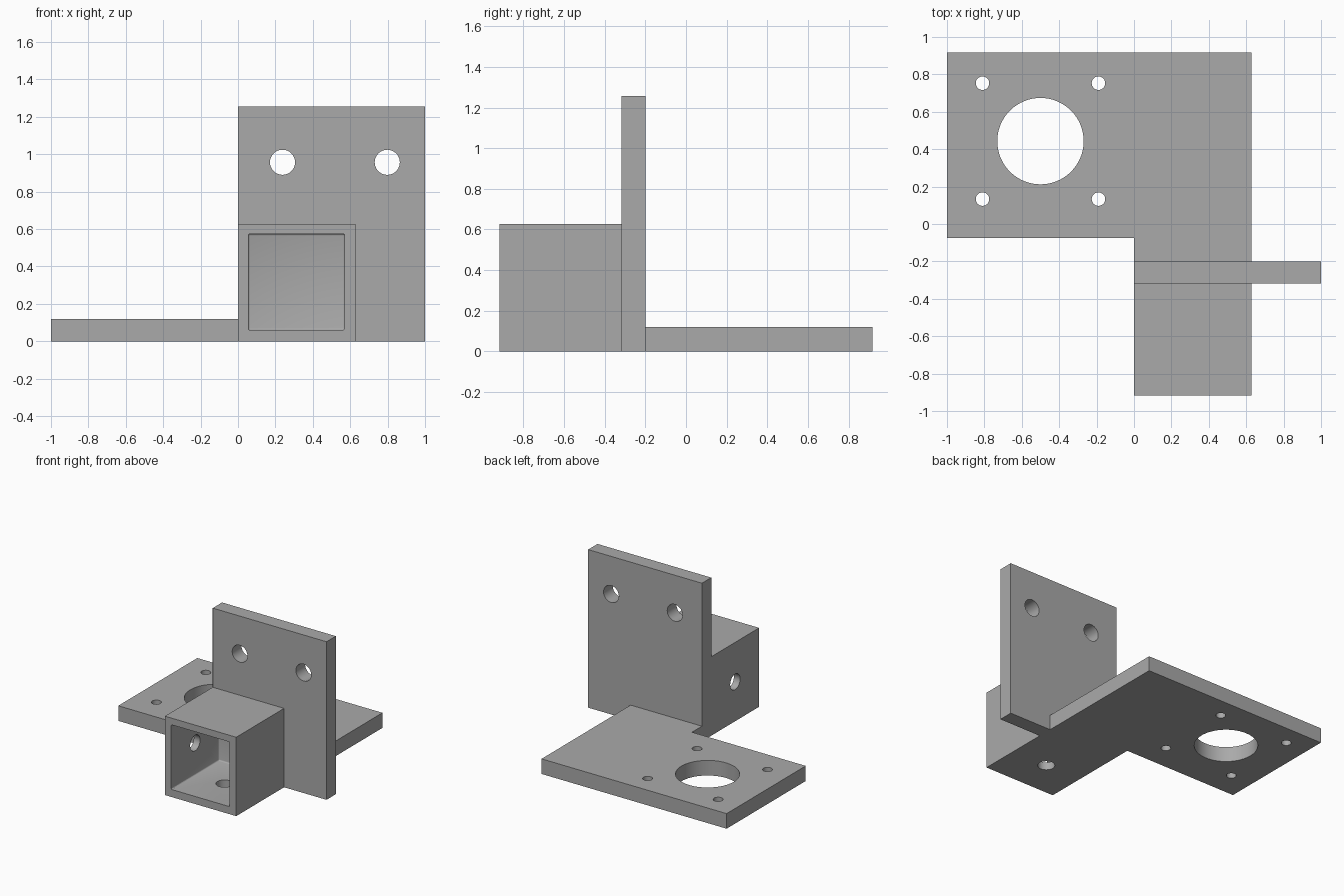
import bpy, bmesh, math

cube = bpy.data.objects.get("Cube")
if cube:
    bpy.data.objects.remove(cube, do_unlink=True)

grey = bpy.data.materials.new("plain_grey")
grey.use_nodes = True
colour = (0.4, 0.4, 0.4, 1)
grey.diffuse_color = colour
grey.node_tree.nodes["Principled BSDF"].inputs["Base Color"].default_value = colour


def prism(name, outline, z0, z1):
    """Extrude a flat outline upward from z0 to z1."""
    bm = bmesh.new()
    face = bm.faces.new([bm.verts.new((x, y, z0)) for x, y in outline])
    top = bmesh.ops.extrude_face_region(bm, geom=[face])["geom"]
    bmesh.ops.translate(bm, vec=(0, 0, z1 - z0),
                        verts=[g for g in top if isinstance(g, bmesh.types.BMVert)])
    bmesh.ops.recalc_face_normals(bm, faces=bm.faces)
    mesh = bpy.data.meshes.new(name)
    bm.to_mesh(mesh)
    bm.free()
    mesh.materials.append(grey)
    obj = bpy.data.objects.new(name, mesh)
    bpy.context.collection.objects.link(obj)
    return obj


def block(name, x0, x1, y0, y1, z0, z1):
    return prism(name, [(x0, y0), (x1, y0), (x1, y1), (x0, y1)], z0, z1)


def drill(centre, radius, axis, depth=0.3):
    """Round cutter centred on a wall."""
    turn = {"x": (0, math.pi / 2, 0), "y": (math.pi / 2, 0, 0), "z": (0, 0, 0)}[axis]
    bpy.ops.mesh.primitive_cylinder_add(vertices=64, radius=radius, depth=depth,
                                        location=centre, rotation=turn)
    obj = bpy.context.object
    obj.name = "hole_cutter"
    obj.data.materials.append(grey)
    return obj


def combine(target, other, operation):
    """Apply a boolean and drop the helper."""
    other.hide_render = True
    mod = target.modifiers.new("combine", "BOOLEAN")
    mod.operation, mod.solver, mod.object = operation, "EXACT", other
    bpy.context.view_layer.objects.active = target
    bpy.ops.object.modifier_apply(modifier=mod.name)
    bpy.data.objects.remove(other, do_unlink=True)


# L-shaped base plate
W = 0.627
bracket = prism("mounting_bracket", [(-1, -0.075), (0, -0.075), (0, -0.25), (W, -0.25),
                                     (W, 0.918), (-1, 0.918)], 0, 0.12)

# Upright plate and square socket
combine(bracket, block("upright_plate", 0, 1, -0.317, -0.2, 0, 1.256), "UNION")
combine(bracket, block("square_socket", 0, W, -0.918, -0.26, 0, W), "UNION")

# Socket cavity with slightly eased corners
cavity = block("socket_cavity", 0.055, 0.57, -1, -0.317, 0.06, 0.574)
bevel = cavity.modifiers.new("eased_corners", "BEVEL")
bevel.width, bevel.segments = 0.01, 3
combine(bracket, cavity, "DIFFERENCE")

# Central opening and its four screw holes
cx, cy = -0.5, 0.443
combine(bracket, drill((cx, cy, 0.06), 0.231, "z"), "DIFFERENCE")
for sx in (-1, 1):
    for sy in (-1, 1):
        combine(bracket, drill((cx + sx * 0.31, cy + sy * 0.31, 0.06), 0.036, "z"), "DIFFERENCE")

# Bolt holes in the upright plate
for x in (0.238, 0.798):
    combine(bracket, drill((x, -0.26, 0.957), 0.067, "y"), "DIFFERENCE")

# Set-screw holes in the socket side and floor
mid = W / 2
combine(bracket, drill((0, -0.617, mid), 0.062, "x"), "DIFFERENCE")
combine(bracket, drill((mid, -0.617, 0), 0.062, "z"), "DIFFERENCE")

# Smooth hole walls, crisp edges
bpy.ops.object.select_all(action="DESELECT")
bracket.select_set(True)
bpy.context.view_layer.objects.active = bracket
bpy.ops.object.shade_smooth_by_angle(angle=math.radians(30))
